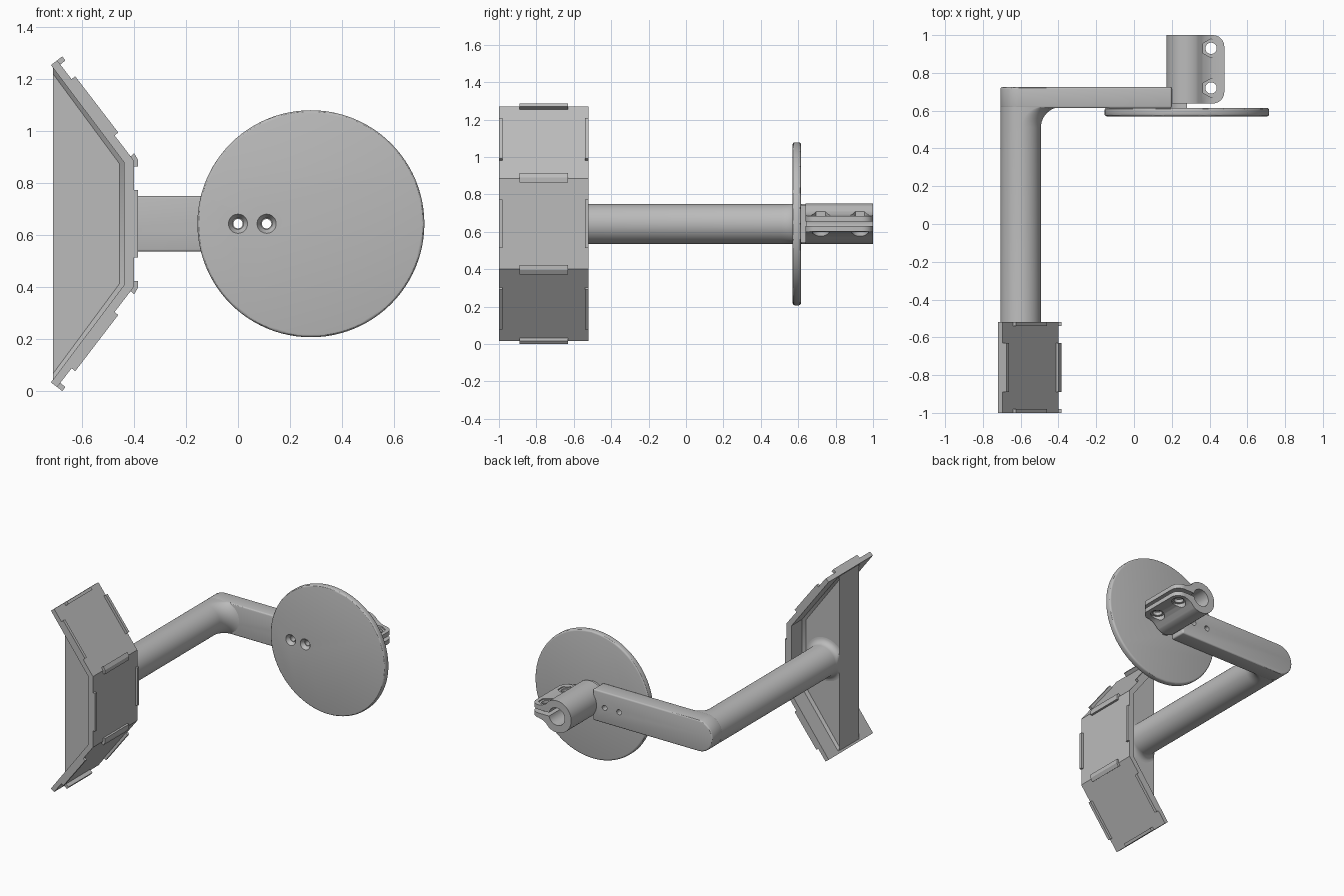
import bpy, bmesh
from math import sin, cos, pi, sqrt, radians

if "Cube" in bpy.data.objects:
    bpy.data.objects.remove(bpy.data.objects["Cube"])

MID = 0.643          # height of the pipe axis
PIPE_X, CLAMP_X = -0.60, 0.28
R = 0.107            # pipe radius

grey = bpy.data.materials.new("plain_grey")
grey.use_nodes = True
grey.diffuse_color = (0.5, 0.5, 0.5, 1)
grey.node_tree.nodes["Principled BSDF"].inputs["Base Color"].default_value = grey.diffuse_color
parts = []


def finish(name, bm):
    bmesh.ops.recalc_face_normals(bm, faces=bm.faces)
    mesh = bpy.data.meshes.new(name)
    bm.to_mesh(mesh)
    bm.free()
    mesh.materials.append(grey)
    ob = bpy.data.objects.new(name, mesh)
    bpy.context.collection.objects.link(ob)
    parts.append(ob)
    return ob


def prism_mesh(pts, y0, y1):
    """Extrude an (x, height above the axis) outline along y."""
    bm = bmesh.new()
    face = bm.faces.new([bm.verts.new((x, y0, MID + z)) for x, z in pts])
    ext = bmesh.ops.extrude_face_region(bm, geom=[face])["geom"]
    bmesh.ops.translate(bm, vec=(0, y1 - y0, 0),
                        verts=[v for v in ext if isinstance(v, bmesh.types.BMVert)])
    return bm


def prism(name, pts, y0, y1):
    return finish(name, prism_mesh(pts, y0, y1))


def arc(cx, r, a0, a1, n):
    return [(cx + r * cos(a0 + (a1 - a0) * i / n), r * sin(a0 + (a1 - a0) * i / n))
            for i in range(n + 1)]


def circle(cx, r, n):
    return arc(cx, r, 0, 2 * pi, n)[:-1]


def bake(ob):
    """Apply the modifiers of an object."""
    graph = bpy.context.evaluated_depsgraph_get()
    mesh = bpy.data.meshes.new_from_object(ob.evaluated_get(graph))
    ob.modifiers.clear()
    ob.data = mesh


def bevel(ob, width):
    m = ob.modifiers.new("bevel", "BEVEL")
    m.width, m.segments, m.limit_method, m.angle_limit = width, 3, "ANGLE", radians(40)
    bake(ob)


def cut(ob, loc, r1, r2, depth, sides=32, along_y=False):
    """Cut a round, conical or many-sided hole."""
    rot = (-pi / 2, 0, 0) if along_y else (0, 0, 0)
    bpy.ops.mesh.primitive_cone_add(vertices=sides, radius1=r1, radius2=r2, depth=depth,
                                    location=loc, rotation=rot)
    cutter = bpy.context.object
    cutter.hide_render = True
    m = ob.modifiers.new("hole", "BOOLEAN")
    m.operation, m.solver, m.object = "DIFFERENCE", "EXACT", cutter
    bake(ob)
    bpy.data.objects.remove(cutter)


# Folded tray: three square panels
HX, HZ, LEN = -0.40, 0.2425, 0.485
TX, TZ = -0.608, 0.794


def slope(u, d):
    """Point u along the sloping panel and d out from its surface."""
    return (HX + u * TX + d * TZ, HZ + u * TZ - d * TX)


def flip(pts, s):
    return [(x, z * s) for x, z in pts]


outer = [slope(LEN, 0), (HX, HZ)]
inner = [slope(LEN, -0.03), (-0.437, 0.235)]
shell = outer + flip(outer[::-1], -1) + flip(inner, -1) + inner[::-1]
prism("tray_panels", shell, -1, -0.52)

# Lips along the panel edges
LIPS = {"front": (-1, -0.98), "back": (-0.54, -0.52)}
for end, (y0, y1) in LIPS.items():
    prism("middle_lip_" + end, [(HX - 0.01, -0.13), (HX + 0.015, -0.13),
                                (HX + 0.015, 0.13), (HX - 0.01, 0.13)], y0, y1)
for side, s in (("upper", 1), ("lower", -1)):
    tab = [slope(u, d) for u, d in ((0.122, -0.01), (0.122, 0.018), (0.394, 0.018), (0.394, -0.01))]
    tip = [slope(u, d) for u, d in ((0.465, -0.028), (0.465, 0.025), (LEN, 0.025), (LEN, -0.028))]
    hinge = [(HX - 0.01, HZ - 0.022), (HX + 0.015, HZ - 0.022), (HX + 0.015, HZ + 0.005),
             (HX + 0.001, HZ + 0.028), (HX - 0.02, HZ + 0.01)]
    for end, (y0, y1) in LIPS.items():
        prism(side + "_lip_" + end, flip(tab, s), y0, y1)
    prism(side + "_tip_lip", flip(tip, s), -0.89, -0.63)
    prism(side + "_hinge_lip", flip(hinge, s), -0.89, -0.63)

# Web inside the tray, with chamfer strips where it meets the panels
web = [(-0.71, 0.605), (-0.435, 0.237), (-0.435, -0.237), (-0.71, -0.605)]
inset = [(-0.71, 0.575), (-0.455, 0.23), (-0.455, -0.23), (-0.71, -0.575)]
prism("tray_web", web, -0.86, -0.65)
for end, y, out in (("front", -0.86, -0.02), ("back", -0.65, 0.02)):
    bm = bmesh.new()
    high = [bm.verts.new((x, y + out, MID + z)) for x, z in web]
    low = [bm.verts.new((x, y, MID + z)) for x, z in inset]
    for i in range(3):
        bm.faces.new((high[i], high[i + 1], low[i + 1], low[i]))
    finish("web_fillet_" + end, bm)

# Pipe: flared at the web, blending sideways into the arm
rings = []
for i in range(7):
    a = pi / 2 * i / 6
    rings.append((-0.61 - 0.04 * cos(a), R + 0.04 * (1 - sin(a)), 0))
for i in range(11):
    a = pi / 2 * i / 10
    rings.append((0.51 + 0.11 * sin(a), R, 0.11 * (1 - cos(a))))
SIDES = 64
bm = bmesh.new()
loops = []
for y, r, shift in rings:
    loop = []
    for k in range(SIDES):
        a = 2 * pi * (k + 0.5) / SIDES
        x = PIPE_X + r * cos(a) + (shift if cos(a) > 0 else 0)
        loop.append(bm.verts.new((max(x, -0.71), y, MID + r * sin(a))))
    loops.append(loop)
for a, b in zip(loops, loops[1:]):
    for k in range(SIDES):
        j = (k + 1) % SIDES
        bm.faces.new((a[k], a[j], b[j], b[k]))
finish("pipe", bm)

# Flat arm with one rounded end
arm = prism("arm", arc(PIPE_X, R, pi / 2, 3 * pi / 2, 32) + [(0.20, -R), (0.20, R)], 0.613, 0.725)
bevel(arm, 0.01)

# Round plate with two countersunk screw holes
plate = prism("round_plate", circle(CLAMP_X, 0.436, 96), 0.57, 0.615)
bevel(plate, 0.012)
for x in (0.0, 0.11):
    cut(arm, (x, 0.68, MID), 0.018, 0.018, 0.3, along_y=True)
    cut(plate, (x, 0.6, MID), 0.018, 0.018, 0.2, along_y=True)
    cut(plate, (x, 0.582, MID), 0.038, 0.022, 0.028, along_y=True)

# Split clamp: tube, slit and two ears
EAR, SLIT, BORE, EAR_X = 0.042, 0.012, 0.06, 0.478
fillet = [(0.36, 0.068), (0.385, 0.053), (0.415, 0.044)]
gap = 0.2
profile = ([(EAR_X, EAR)] + fillet[::-1] + arc(CLAMP_X, 0.109, 1.0, 2 * pi - 1.0, 40)
           + flip(fillet, -1) + [(EAR_X, -EAR), (EAR_X, -SLIT)]
           + arc(CLAMP_X, BORE, -gap, gap - 2 * pi + 0.0, 32)
           + [(EAR_X, SLIT)])
bm = prism_mesh(profile, 0.638, 1.0)
corners = [e for e in bm.edges
           if all(v.co.x > EAR_X - 0.001 for v in e.verts)
           and abs(e.verts[0].co.y - e.verts[1].co.y) < 0.001]
bmesh.ops.bevel(bm, geom=corners, offset=0.06, segments=6, profile=0.5, affect="EDGES")
clamp = finish("clamp", bm)
for y in (0.72, 0.93):
    cut(clamp, (0.408, y, MID), 0.03, 0.03, 0.5)
    cut(clamp, (0.408, y, MID + 0.136), 0.05, 0.05, 0.2, sides=6)
    cut(clamp, (0.408, y, MID - 0.136), 0.045, 0.045, 0.2)

# Foot joining the clamp to the round plate
prism("clamp_foot", arc(CLAMP_X, 0.1, pi / 2, 3 * pi / 2, 24), 0.61, 0.645)

# Smooth the curved faces, keep the edges sharp
bpy.ops.object.select_all(action="DESELECT")
for ob in parts:
    ob.select_set(True)
bpy.context.view_layer.objects.active = parts[0]
bpy.ops.object.shade_smooth_by_angle(angle=radians(30))
